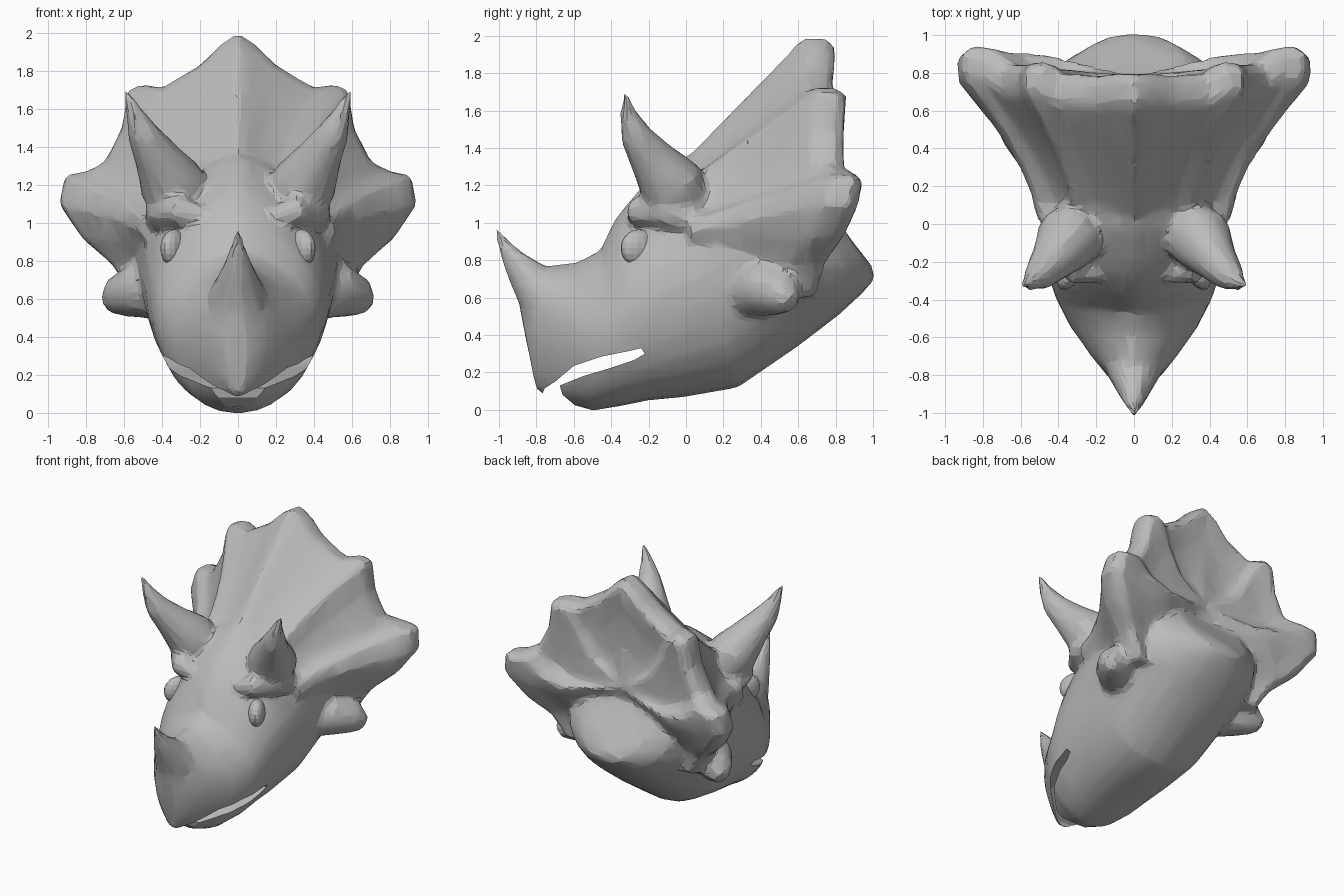
import bpy, bmesh, math
from mathutils import Vector

cube = bpy.data.objects.get("Cube")
if cube:
    bpy.data.objects.remove(cube)

grey = bpy.data.materials.new("stone grey")
grey.use_nodes = True
grey.diffuse_color = (0.5, 0.5, 0.5, 1)
grey.node_tree.nodes["Principled BSDF"].inputs["Base Color"].default_value = grey.diffuse_color


def add_object(name, bm):
    bmesh.ops.recalc_face_normals(bm, faces=bm.faces)
    mesh = bpy.data.meshes.new(name)
    bm.to_mesh(mesh)
    bm.free()
    mesh.materials.append(grey)
    obj = bpy.data.objects.new(name, mesh)
    bpy.context.collection.objects.link(obj)
    return obj


def loft(bm, rings):
    """Skin closed rings of equal length and cap both ends."""
    rows = [[bm.verts.new(p) for p in ring] for ring in rings]
    n = len(rows[0])
    for a, b in zip(rows, rows[1:]):
        for i in range(n):
            j = (i + 1) % n
            bm.faces.new((a[i], a[j], b[j], b[i]))
    for row in (rows[0], rows[-1]):
        centre = bm.verts.new(sum((v.co for v in row), Vector()) / n)
        for i in range(n):
            bm.faces.new((row[i], row[(i + 1) % n], centre))


def spike(bm, path, sides=14):
    """Tapering round horn along (x, y, z, radius) stations."""
    pts = [Vector(p[:3]) for p in path]
    rings = []
    for i, p in enumerate(pts):
        d = (pts[min(i + 1, len(pts) - 1)] - pts[max(i - 1, 0)]).normalized()
        u = d.cross(Vector((0, 1, 0.3))).normalized()
        v = d.cross(u)
        turns = [math.tau * k / sides for k in range(sides)]
        rings.append([p + path[i][3] * (u * math.cos(t) + v * math.sin(t)) for t in turns])
    loft(bm, rings)


def section(y_top, z_top, y_bot, z_bot, w, sides=28):
    """Tilted egg-shaped head section, fuller below than above."""
    ring = []
    for k in range(sides):
        t = math.tau * k / sides
        s, c = math.sin(t), math.cos(t)
        x = math.copysign(w * abs(s) ** (1.4 if c > 0 else 0.88), s)
        f = (1 + c) / 2
        ring.append((x, y_bot + (y_top - y_bot) * f, z_bot + (z_top - z_bot) * f))
    return ring


bm = bmesh.new()

# Skull, jaw and neck: y_top, z_top, y_bottom, z_bottom, half width
loft(bm, [section(*s) for s in (
    (-.89, .55, -.8, .1, .06), (-.85, .68, -.73, .07, .15),
    (-.74, .77, -.62, .03, .24), (-.58, .79, -.5, -.005, .34),
    (-.46, .85, -.35, .02, .41), (-.38, 1.02, -.2, .05, .45),
    (-.25, 1.18, 0, .07, .48), (-.02, 1.35, .28, .12, .51),
    (.15, 1.38, .6, .34, .54), (.4, 1.34, .82, .51, .53),
    (.58, 1.28, .94, .62, .44), (.7, 1.2, 1.01, .7, .27), (.72, 1.12, 1, .76, .12))])

# Frill: scalloped rim, flaring out from the skull, hollow behind
half = [(0, .7, 2), (.09, .7, 1.94), (.2, .69, 1.83), (.4, .7, 1.71), (.5, .76, 1.73),
        (.58, .76, 1.7), (.61, .75, 1.5), (.7, .75, 1.32), (.8, .83, 1.27), (.91, .85, 1.25),
        (.94, .82, 1.1), (.82, .74, .92), (.66, .65, .78), (.55, .6, .6)]
rim = [Vector(p) for p in half]
rim += [Vector((-p.x, p.y, p.z)) for p in reversed(rim[1:])]


def frill_ring(shift, spread, rise, z_mid=0.8):
    return [(p.x * spread, p.y + shift, z_mid + (p.z - z_mid) * rise) for p in rim]


rings = []
for s in (0, .2, .4, .6, .8, 1):
    spread = .55 + .43 * s ** 1.6
    rings.append([(p.x * spread, .02 + (p.y - .11) * s, .8 + (p.z - .8) * (.47 + .51 * s))
                  for p in rim])
rings += [frill_ring(-.04, 1, 1), frill_ring(.05, 1, .99), frill_ring(.1, .93, .95),
          frill_ring(.06, .75, .78), frill_ring(.05, .5, .5, .95)]
loft(bm, rings)

# Brow horns, cheek spikes and eyebrow ridges, mirrored
for side in (1, -1):
    for path in (
        ((.27, 0, 1.06, .15), (.35, -.08, 1.21, .175), (.43, -.19, 1.35, .12),
         (.5, -.27, 1.47, .085), (.55, -.31, 1.59, .045), (.59, -.325, 1.7, .012)),
        ((.3, .26, .62, .14), (.52, .43, .65, .15), (.63, .52, .61, .11), (.69, .56, .57, .05)),
        ((.14, -.27, 1.02, .04), (.3, -.25, 1.06, .08), (.4, -.1, 1.06, .09),
         (.43, .12, .98, .06))):
        spike(bm, [(p[0] * side, *p[1:]) for p in path])

# Nose horn
spike(bm, ((0, -.66, .52, .17), (0, -.76, .62, .155), (0, -.84, .7, .11),
           (0, -.92, .8, .067), (0, -.97, .88, .037), (0, -1.02, .97, .012)))
head = add_object("head", bm)

# Blend the parts into one skin with broad facets
m = head.modifiers.new("blend", "REMESH")
m.mode, m.voxel_size = "VOXEL", 0.022
m = head.modifiers.new("soften", "SMOOTH")
m.factor, m.iterations = 0.5, 7
m = head.modifiers.new("facets", "DECIMATE")
m.ratio = 0.08

# Mouth slot cutter, side profile extruded across x
profile = [(-.82, -.03), (-.755, .115), (-.7, .15), (-.6, .235), (-.45, .285), (-.3, .315),
           (-.24, .33), (-.22, .3), (-.28, .265), (-.4, .225), (-.55, .18), (-.675, .13),
           (-.66, .08), (-.6, .03), (-.6, -.05)]
bm = bmesh.new()
face = bm.faces.new([bm.verts.new((-.7, y, z)) for y, z in profile])
out = bmesh.ops.extrude_face_region(bm, geom=[face])
bmesh.ops.translate(bm, vec=(1.4, 0, 0),
                    verts=[v for v in out["geom"] if isinstance(v, bmesh.types.BMVert)])
cutter = add_object("mouth_cutter", bm)
cutter.hide_render = True
cutter.hide_set(True)
m = head.modifiers.new("mouth", "BOOLEAN")
m.operation, m.object, m.solver = "DIFFERENCE", cutter, "EXACT"

# Bake the modifiers so that the cutter can go
graph = bpy.context.evaluated_depsgraph_get()
baked = bpy.data.meshes.new_from_object(head.evaluated_get(graph))
head.modifiers.clear()
head.data = baked
bpy.data.objects.remove(cutter)

# Eyes
parts = [head]
for side, name in ((1, "left_eye"), (-1, "right_eye")):
    bm = bmesh.new()
    bmesh.ops.create_uvsphere(bm, u_segments=16, v_segments=10, radius=0.1)
    eye = add_object(name, bm)
    eye.scale = (.6, 1.08, 1)
    eye.rotation_euler = (0, 0, -side * math.radians(-28))
    eye.location = (side * .335, -.25, .865)
    parts.append(eye)

# Soft shading across gentle bends, crisp facets elsewhere
bpy.ops.object.select_all(action="DESELECT")
for obj in parts:
    obj.select_set(True)
bpy.context.view_layer.objects.active = head
bpy.ops.object.shade_smooth_by_angle(angle=math.radians(14))
